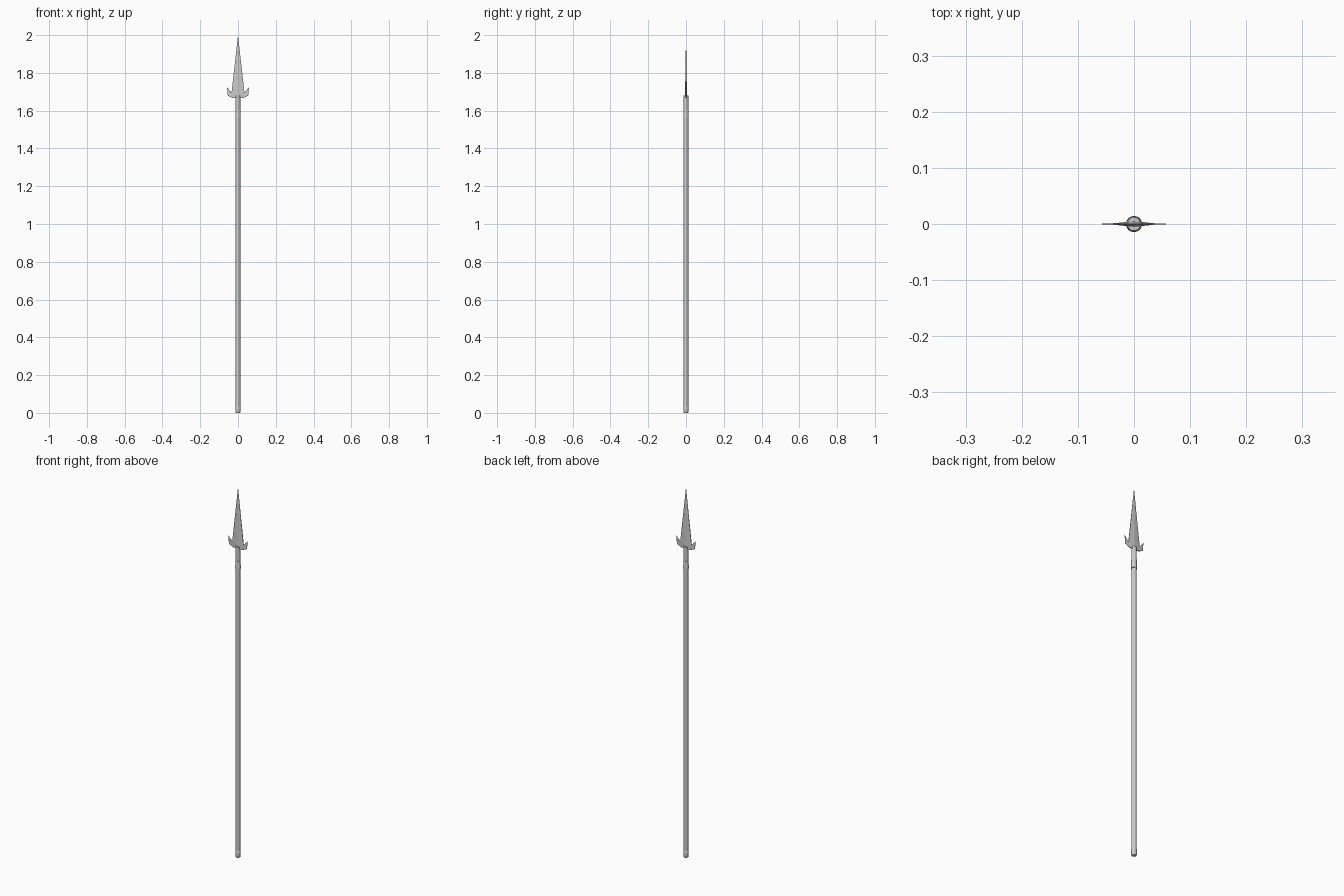
import bpy, bmesh
from math import sin, cos, tau

if "Cube" in bpy.data.objects:
    bpy.data.objects.remove(bpy.data.objects["Cube"])


def make_object(name, bm):
    bmesh.ops.remove_doubles(bm, verts=bm.verts, dist=1e-6)
    bmesh.ops.recalc_face_normals(bm, faces=bm.faces)
    mesh = bpy.data.meshes.new(name)
    bm.to_mesh(mesh)
    bm.free()
    obj = bpy.data.objects.new(name, mesh)
    bpy.context.collection.objects.link(obj)
    return obj


def turned(name, profile, sides=16):
    """Closed round part from (radius, z) points, bottom to top."""
    bm = bmesh.new()
    rings = [[bm.verts.new((r * cos(tau * i / sides), r * sin(tau * i / sides), z))
              for i in range(sides)] for r, z in profile]
    for low, high in zip(rings, rings[1:]):
        for i in range(sides):
            j = (i + 1) % sides
            bm.faces.new((low[i], low[j], high[j], high[i]))
    bm.faces.new(rings[0][::-1])
    bm.faces.new(rings[-1])
    obj = make_object(name, bm)
    bpy.ops.object.select_all(action='DESELECT')
    bpy.context.view_layer.objects.active = obj
    obj.select_set(True)
    bpy.ops.object.shade_smooth_by_angle()
    return obj


# Wooden shaft and its butt cap
turned("shaft", [(0.0125, 0.03), (0.0125, 1.58)])
turned("butt_cap", [(0.011, 0.0), (0.0135, 0.006), (0.0135, 0.035), (0.0125, 0.037)])

# Metal socket with collar, holding the blade
turned("socket_collar", [(0.0145, 1.563), (0.0145, 1.572), (0.0135, 1.576),
                         (0.0135, 1.605)])
turned("socket", [(0.0132, 1.60), (0.012, 1.68)])

# Barbed blade: a thin ridged plate, mirrored to all four quarters
tip, ridge = (0, 0, 2.0), (0, 0.005, 1.69)
base = (0, 0.005, 1.668)
notch = (0.034, 0.0015, 1.695)
heel = (0.03, 0.0015, 1.668)
barb_low, barb_top = (0.054, 0.0004, 1.68), (0.058, 0.0004, 1.725)
faces = [(tip, ridge, notch), (ridge, base, heel, notch),
         (notch, heel, barb_low, barb_top)]
rim = [tip, notch, barb_top, barb_low, heel, base]

bm = bmesh.new()
for sx in (1, -1):
    for sy in (1, -1):
        for face in faces:
            bm.faces.new([bm.verts.new((x * sx, y * sy, z)) for x, y, z in face])
    # Narrow rim closing front to back
    for a, b in zip(rim, rim[1:]):
        quad = [a, b, (b[0], -b[1], b[2])]
        if a[1]:
            quad.append((a[0], -a[1], a[2]))
        bm.faces.new([bm.verts.new((x * sx, y, z)) for x, y, z in quad])
make_object("blade", bm)
